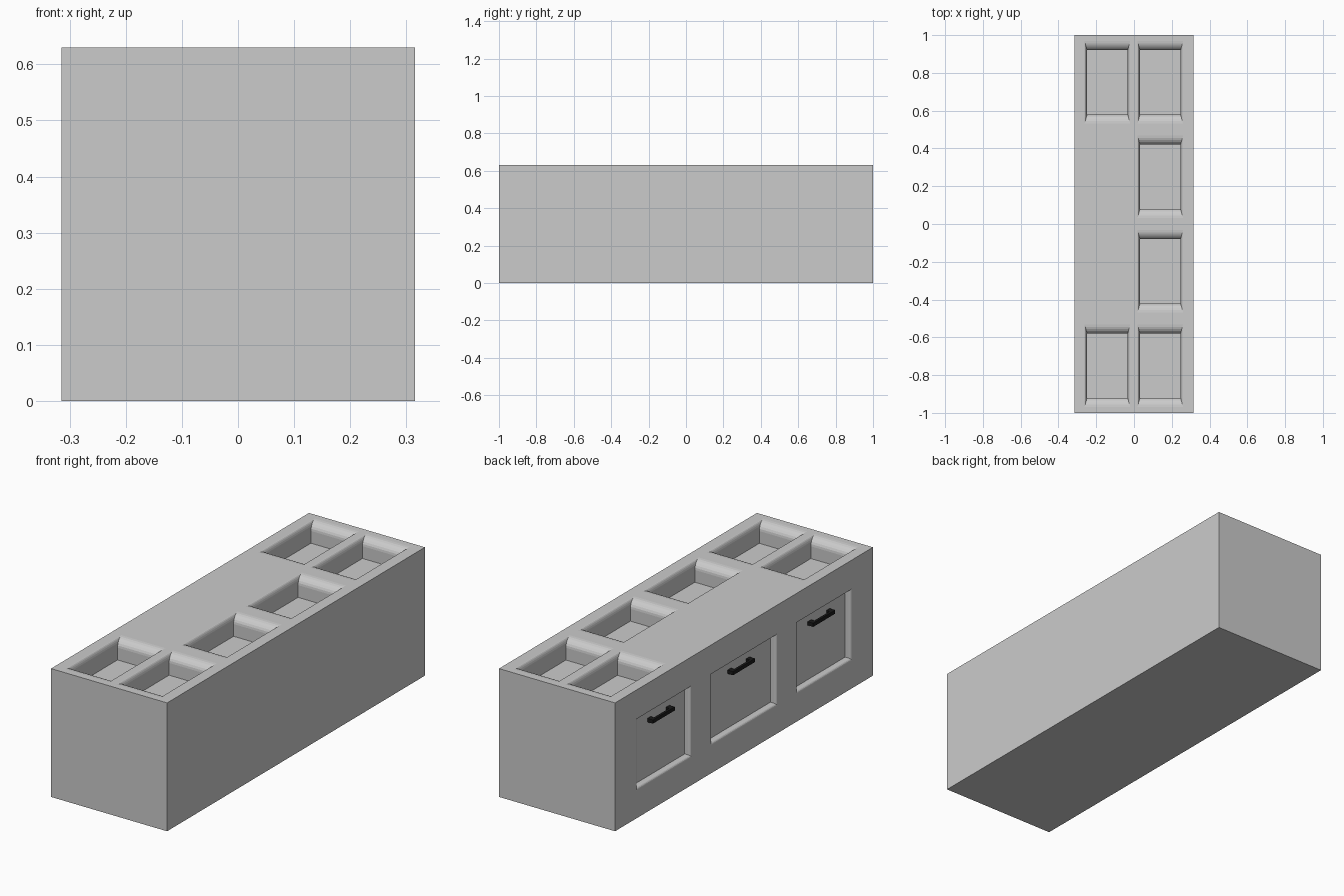
import bpy, bmesh, math
from mathutils import Vector

if "Cube" in bpy.data.objects:
    bpy.data.objects.remove(bpy.data.objects["Cube"])

W, L, H = 0.63, 2.0, 0.63
X, Y, Z = Vector((1, 0, 0)), Vector((0, 1, 0)), Vector((0, 0, 1))


def add_box(bm, center, size):
    verts = bmesh.ops.create_cube(bm, size=1)["verts"]
    for v in verts:
        v.co = Vector(center) + Vector(a * b for a, b in zip(v.co, size))


def make_object(name, bm):
    bmesh.ops.recalc_face_normals(bm, faces=bm.faces)
    mesh = bpy.data.meshes.new(name)
    bm.to_mesh(mesh)
    bm.free()
    obj = bpy.data.objects.new(name, mesh)
    bpy.context.collection.objects.link(obj)
    return obj


def add_pocket(bm, center, axes, half, flare, depth, radius, steps=6):
    """Cutter for a recess whose rim is rounded over towards the surface."""
    u, v, n = axes
    profile = [(0, -depth)]
    for i in range(steps + 1):
        t = i / steps * math.pi / 2
        profile.append((1 - math.cos(t), -radius * (1 - math.sin(t))))
    profile.append((1, 0.05))
    rings = []
    for k, h in profile:
        a, b = half[0] + flare[0] * k, half[1] + flare[1] * k
        rings.append([bm.verts.new(Vector(center) + u * a * su + v * b * sv + n * h)
                      for su, sv in ((-1, -1), (1, -1), (1, 1), (-1, 1))])
    bm.faces.new(rings[0])
    bm.faces.new(rings[-1])
    for r, s in zip(rings, rings[1:]):
        for i in range(4):
            j = (i + 1) % 4
            bm.faces.new((r[i], r[j], s[j], s[i]))


# Cabinet body
bm = bmesh.new()
add_box(bm, (0, 0, H / 2), (W, L, H))
body = make_object("cabinet_body", bm)

# Recesses: six trays in the top, three door panels in the left side
bm = bmesh.new()
for x, ys in ((0.139, (-0.75, -0.25, 0.25, 0.75)), (-0.141, (-0.75, 0.75))):
    for y in ys:
        add_pocket(bm, (x, y, H), (X, Y, Z), (0.107, 0.17), (0.014, 0.048), 0.1, 0.04)
doors = ((-0.622, 0.205), (0, 0.248), (0.622, 0.205))
for y, half_width in doors:
    add_pocket(bm, (-W / 2, y, 0.315), (Y, Z, -X), (half_width, 0.166),
               (0.012, 0.012), 0.03, 0.012, 4)
cutter = make_object("recess_cutter", bm)
cutter.hide_render = True

mod = body.modifiers.new("recesses", "BOOLEAN")
mod.operation = "DIFFERENCE"
mod.solver = "EXACT"
mod.object = cutter
bpy.context.view_layer.objects.active = body
bpy.ops.object.modifier_apply(modifier=mod.name)
bpy.data.objects.remove(cutter)

# Black bar handles on two posts, sunk inside each door recess
black = bpy.data.materials.new("black")
black.diffuse_color = (0.01, 0.01, 0.01, 1)
black.use_nodes = True
black.node_tree.nodes["Principled BSDF"].inputs["Base Color"].default_value = black.diffuse_color
for i, (y, _) in enumerate(doors):
    bm = bmesh.new()
    add_box(bm, (-0.309, y, 0.425), (0.012, 0.17, 0.018))
    for side in (-1, 1):
        add_box(bm, (-0.296, y + side * 0.072, 0.425), (0.026, 0.026, 0.018))
    handle = make_object(f"door_handle_{i + 1}", bm)
    handle.data.materials.append(black)
